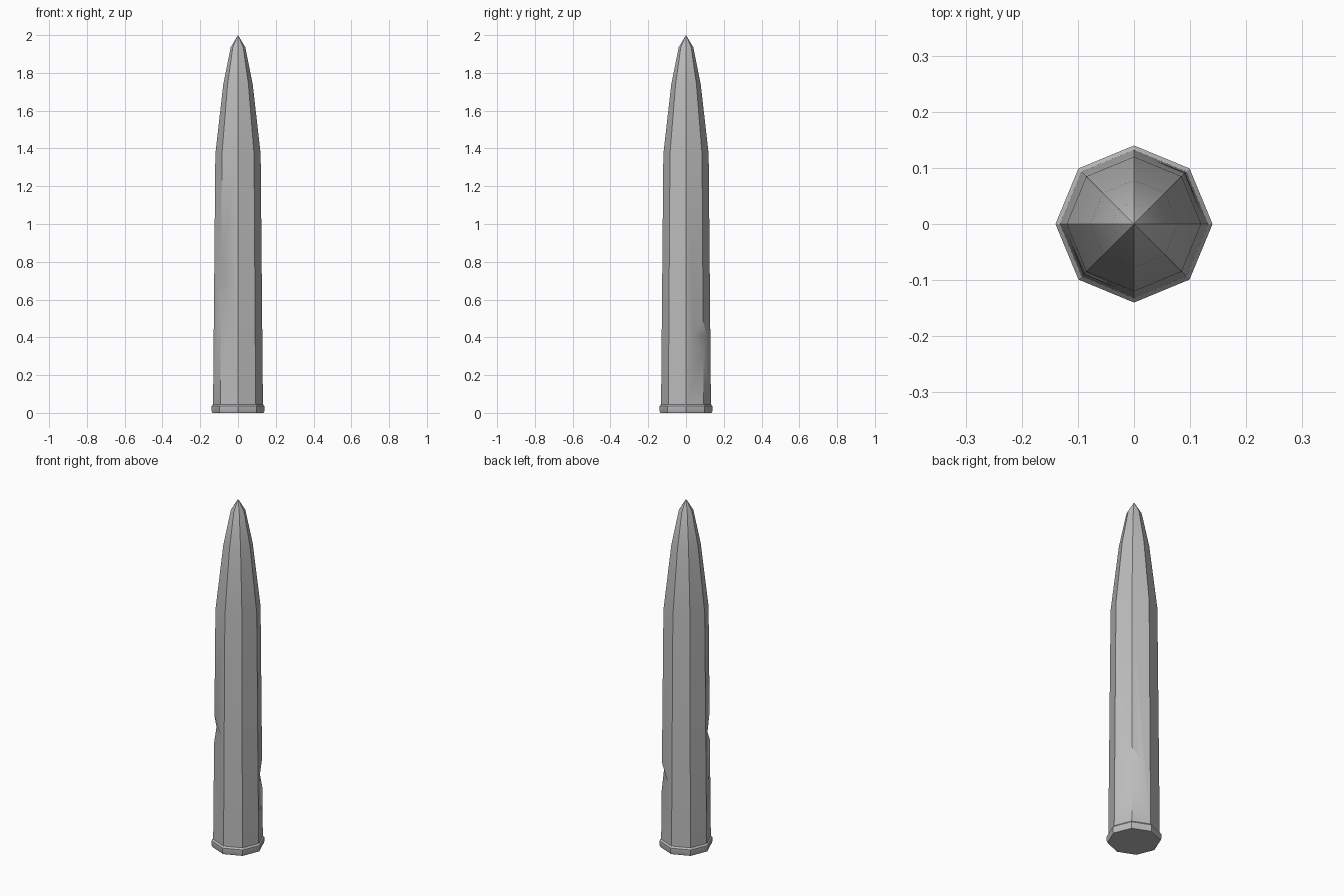
import bpy
import bmesh
from math import cos, sin, pi, radians
from mathutils import Vector

SIDES = 8
# (radius, height) from the foot to just below the point
PROFILE = [(0.136, 0), (0.14, 0.01), (0.14, 0.036), (0.132, 0.045),
           (0.12, 1.37), (0.078, 1.74), (0.039, 1.935)]
TIP = 2.0

if "Cube" in bpy.data.objects:
    bpy.data.objects.remove(bpy.data.objects["Cube"], do_unlink=True)

steel = bpy.data.materials.new("grey metal")
steel.use_nodes = True
steel.diffuse_color = (0.5, 0.5, 0.5, 1)
steel.node_tree.nodes["Principled BSDF"].inputs["Base Color"].default_value = (0.5, 0.5, 0.5, 1)


def add_object(name, bm):
    bmesh.ops.recalc_face_normals(bm, faces=bm.faces)
    mesh = bpy.data.meshes.new(name)
    bm.to_mesh(mesh)
    bm.free()
    mesh.materials.append(steel)
    obj = bpy.data.objects.new(name, mesh)
    bpy.context.collection.objects.link(obj)
    return obj


def make_spike():
    bm = bmesh.new()
    rings = [[bm.verts.new((r * cos(2 * pi * i / SIDES), r * sin(2 * pi * i / SIDES), z))
              for i in range(SIDES)] for r, z in PROFILE]
    tip = bm.verts.new((0, 0, TIP))
    bm.faces.new(rings[0])
    for i in range(SIDES):
        j = (i + 1) % SIDES
        for low, high in zip(rings, rings[1:]):
            bm.faces.new((low[i], low[j], high[j], high[i]))
        bm.faces.new((rings[-1][i], rings[-1][j], tip))
    return add_object("octagonal_spike", bm)


def make_notch_cutter(name, top, bottom, end_a, end_b):
    # Wedge whose two faces meet in a crease, enlarged outwards from the crease
    points = [Vector(p) for p in (top, bottom, end_a, end_b)]
    middle = (points[2] + points[3]) / 2
    bm = bmesh.new()
    for p in points:
        bm.verts.new(middle + (p - middle) * 1.6)
    bmesh.ops.convex_hull(bm, input=bm.verts)
    obj = add_object(name, bm)
    obj.hide_render = True
    return obj


spike = make_spike()

# Chips knocked out of two opposite corner edges
cutters = [
    make_notch_cutter("front_notch_cutter", (-0.089, -0.089, 0.76), (-0.09, -0.09, 0.6),
                      (-0.032, -0.114, 0.677), (-0.113, -0.036, 0.667)),
    make_notch_cutter("back_notch_cutter", (0.091, 0.091, 0.49), (0.092, 0.092, 0.32),
                      (0.115, 0.037, 0.425), (0.04, 0.112, 0.402)),
]

bpy.ops.object.select_all(action='DESELECT')
spike.select_set(True)
bpy.context.view_layer.objects.active = spike
for cutter in cutters:
    mod = spike.modifiers.new("notch", 'BOOLEAN')
    mod.operation = 'DIFFERENCE'
    mod.solver = 'EXACT'
    mod.object = cutter
    bpy.ops.object.modifier_apply(modifier=mod.name)
    bpy.data.objects.remove(cutter, do_unlink=True)

bpy.ops.object.shade_smooth_by_angle(angle=radians(30))
